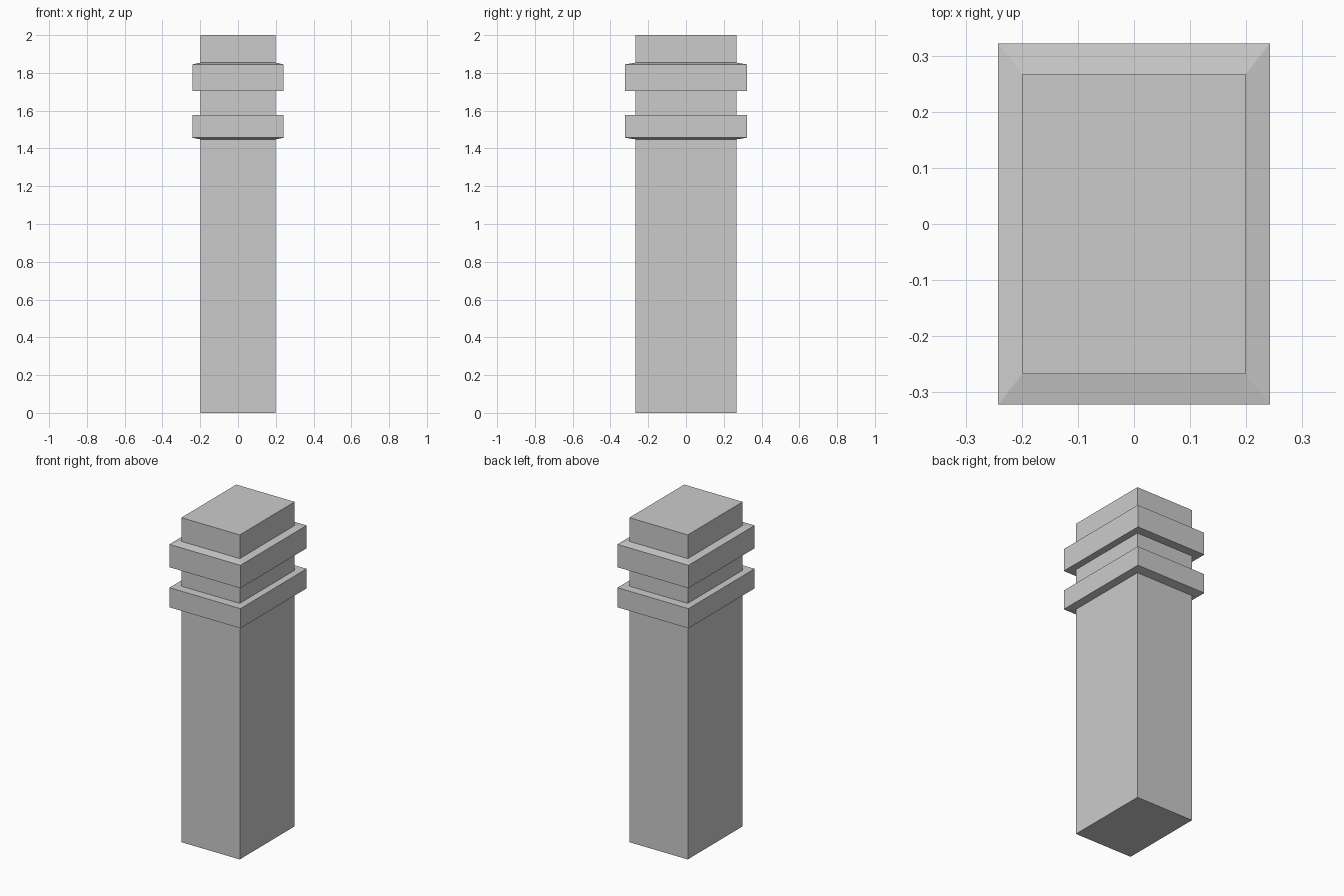
import bpy
import bmesh

cube = bpy.data.objects.get("Cube")
if cube:
    bpy.data.objects.remove(cube, do_unlink=True)

# One stone colour for the whole pillar
stone = bpy.data.materials.new("light_grey_stone")
stone.use_nodes = True
colour = (0.6, 0.6, 0.6, 1)
stone.diffuse_color = colour
stone.node_tree.nodes["Principled BSDF"].inputs["Base Color"].default_value = colour

# Half widths of the shaft and of the projecting bands
SHAFT = (0.199, 0.267)
BAND = (0.242, 0.322)

# Rectangular sections from the foot to the top
sections = [
    (SHAFT, 0), (SHAFT, 1.448),
    (BAND, 1.457), (BAND, 1.578),       # lower band, chamfered underneath
    (SHAFT, 1.578), (SHAFT, 1.704),     # neck
    (BAND, 1.704), (BAND, 1.845),       # upper band, chamfered on top
    (SHAFT, 1.854), (SHAFT, 2),         # cap block
]


def loft_pillar(name, sections):
    bm = bmesh.new()
    rings = []
    for (hx, hy), z in sections:
        corners = ((-hx, -hy), (hx, -hy), (hx, hy), (-hx, hy))
        rings.append([bm.verts.new((x, y, z)) for x, y in corners])
    for low, high in zip(rings, rings[1:]):
        for i in range(4):
            j = (i + 1) % 4
            bm.faces.new((low[i], low[j], high[j], high[i]))
    bm.faces.new(rings[0][::-1])
    bm.faces.new(rings[-1])
    bmesh.ops.recalc_face_normals(bm, faces=bm.faces)
    mesh = bpy.data.meshes.new(name)
    bm.to_mesh(mesh)
    bm.free()
    mesh.materials.append(stone)
    obj = bpy.data.objects.new(name, mesh)
    bpy.context.collection.objects.link(obj)
    return obj


loft_pillar("banded_pillar", sections)
